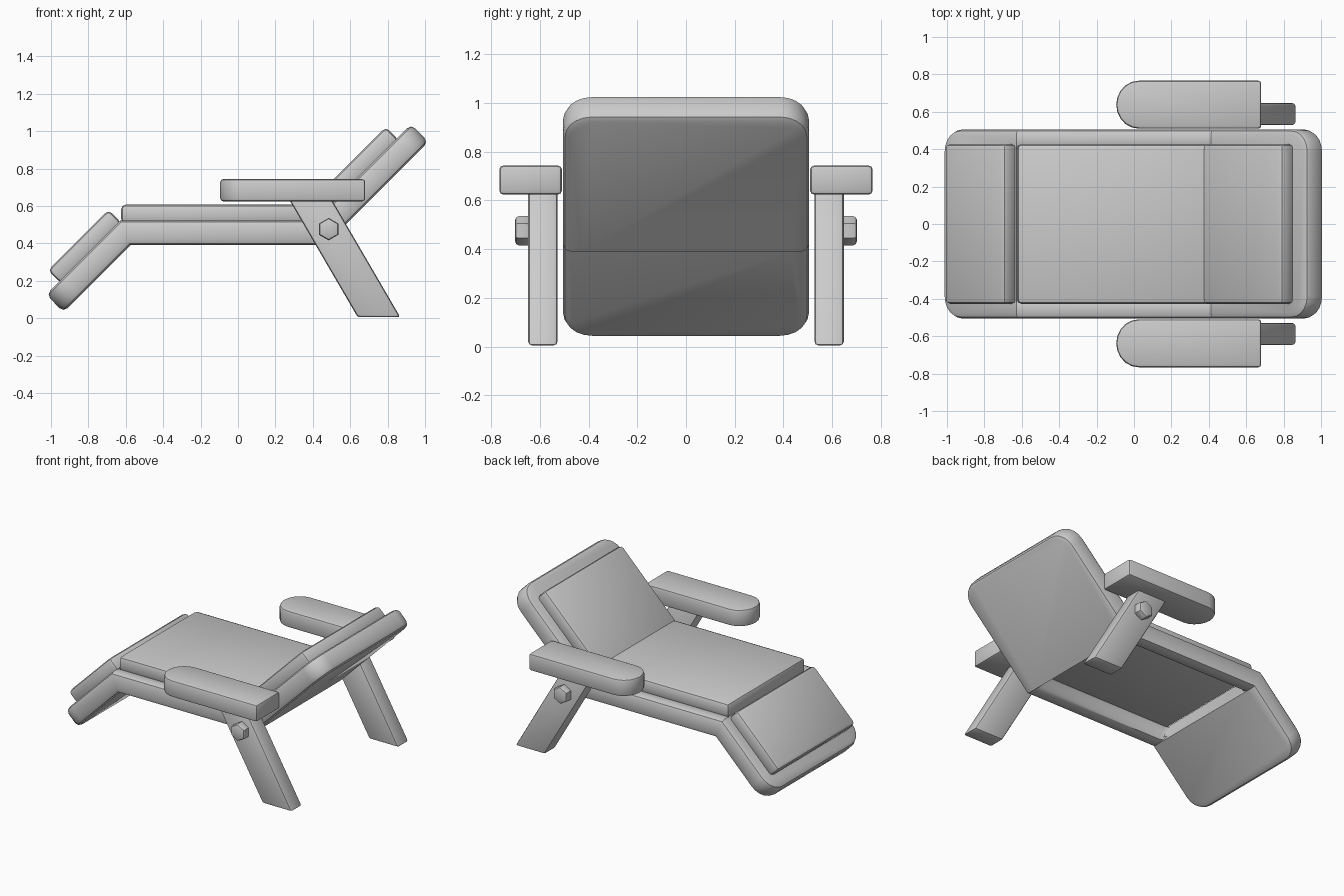
import bpy, bmesh, math
from mathutils import Vector

if "Cube" in bpy.data.objects:
    bpy.data.objects.remove(bpy.data.objects["Cube"])

S = math.sqrt(0.5)


def finish(bm, name, bevel, segs=2, min_angle=50, mirror=False):
    """Bevel the sharp edges, make the object, shade it, optionally mirror it over y."""
    bmesh.ops.recalc_face_normals(bm, faces=bm.faces)
    sharp = [e for e in bm.edges if e.is_manifold and e.calc_face_angle() > math.radians(min_angle)]
    bmesh.ops.bevel(bm, geom=sharp, offset=bevel, segments=segs, profile=0.5,
                    affect='EDGES', clamp_overlap=True)
    me = bpy.data.meshes.new(name)
    bm.to_mesh(me)
    bm.free()
    ob = bpy.data.objects.new(name, me)
    bpy.context.collection.objects.link(ob)
    bpy.ops.object.select_all(action='DESELECT')
    ob.select_set(True)
    bpy.context.view_layer.objects.active = ob
    bpy.ops.object.shade_smooth_by_angle(angle=math.radians(35))
    if mirror:
        mod = ob.modifiers.new("mirror", 'MIRROR')
        mod.use_axis = (False, True, False)
    return ob


def prism(points, offset):
    """Closed solid from a flat outline pushed along an offset vector."""
    bm = bmesh.new()
    a = [bm.verts.new(p) for p in points]
    b = [bm.verts.new(Vector(p) + Vector(offset)) for p in points]
    bm.faces.new(a)
    bm.faces.new(b[::-1])
    for i in range(len(a)):
        j = (i + 1) % len(a)
        bm.faces.new((a[i], b[i], b[j], a[j]))
    return bm


# Folded frame: solid foot and back panels joined by two seat rails
HALF, INNER, R = 0.505, 0.40, 0.12
layers = {  # (back fold, foot fold) in x, z
    'bottom': ((0.465, 0.39), (-0.575, 0.39)),
    'top': ((0.411, 0.522), (-0.629, 0.522)),
}
ends = {'bottom': (1.018, -0.933), 'top': (0.926, -1.025)}
bm = bmesh.new()
loops = {}
for layer in layers:
    for k, sign in ((0, 1), (1, -1)):
        fx, fz = layers[layer][k]
        length = abs(ends[layer][k] - fx) / S
        flat = [(0, -INNER), (0, -HALF)]
        for side in (-1, 1):
            for i in range(6):
                t = math.radians(18 * (i if side < 0 else 5 - i))
                flat.append((length - R + R * math.sin(t), side * (HALF - R + R * math.cos(t))))
        flat += [(0, HALF), (0, INNER)]
        loops[layer, k] = [bm.verts.new((fx + sign * S * u, y, fz + sign * S * u)) for u, y in flat]
for k in (0, 1):
    lo, hi = loops['bottom', k], loops['top', k]
    bm.faces.new(lo)
    bm.faces.new(hi)
    n = len(lo)
    for i in range(n):
        if i in (0, n - 2):      # rail ends stay open
            continue
        j = (i + 1) % n
        bm.faces.new((lo[i], lo[j], hi[j], hi[i]))
for i, j in ((0, 1), (-1, -2)):
    ring = [loops['bottom', 0][i], loops['bottom', 0][j], loops['top', 0][j], loops['top', 0][i]]
    ring2 = [loops['bottom', 1][i], loops['bottom', 1][j], loops['top', 1][j], loops['top', 1][i]]
    for a in range(4):
        b = (a + 1) % 4
        bm.faces.new((ring[a], ring[b], ring2[b], ring2[a]))
finish(bm, "lounger_frame", 0.03)


# Cushions: box cross-sections in x, z stretched across the width
def cushion(name, start, direction, length, thick=0.085, half=0.428):
    d = Vector((direction[0], 0, direction[1]))
    up = Vector((-d.z, 0, d.x)) if d.x > 0 else Vector((d.z, 0, -d.x))
    p = Vector((start[0], -half, start[1])) - up * 0.015
    q = up * (thick + 0.015)
    finish(prism([p, p + d * length, p + d * length + q, p + q], (0, 2 * half, 0)), name, 0.025)


cushion("seat_cushion", (-0.625, 0.522), (1, 0), 1.025)
cushion("back_cushion", (0.411, 0.522), (S, S), 0.622)
cushion("foot_cushion", (-0.632, 0.519), (-S, -S), 0.458)

# Slanted legs
leg = [(0.64, 0.005), (0.868, 0.005), (0.498, 0.64), (0.27, 0.64)]
finish(prism([(x, 0.528, z) for x, z in leg], (0, 0.12, 0)), "leg", 0.015, mirror=True)

# Armrests with a rounded front end
arm = [(0.68, 0.51), (0.68, 0.766)]
for i in range(11):
    t = math.radians(90 + 18 * i)
    arm.append((0.025 + 0.12 * math.cos(t), 0.638 + 0.128 * math.sin(t)))
finish(prism([(x, y, 0.625) for x, y in arm], (0, 0, 0.118)), "armrest", 0.015, mirror=True)

# Hexagonal bolt heads
hexa = [(0.485 + 0.06 * math.sin(math.radians(60 * i)), 0.635,
         0.476 + 0.06 * math.cos(math.radians(60 * i))) for i in range(6)]
finish(prism(hexa, (0, 0.067, 0)), "bolt", 0.015, min_angle=70, mirror=True)
